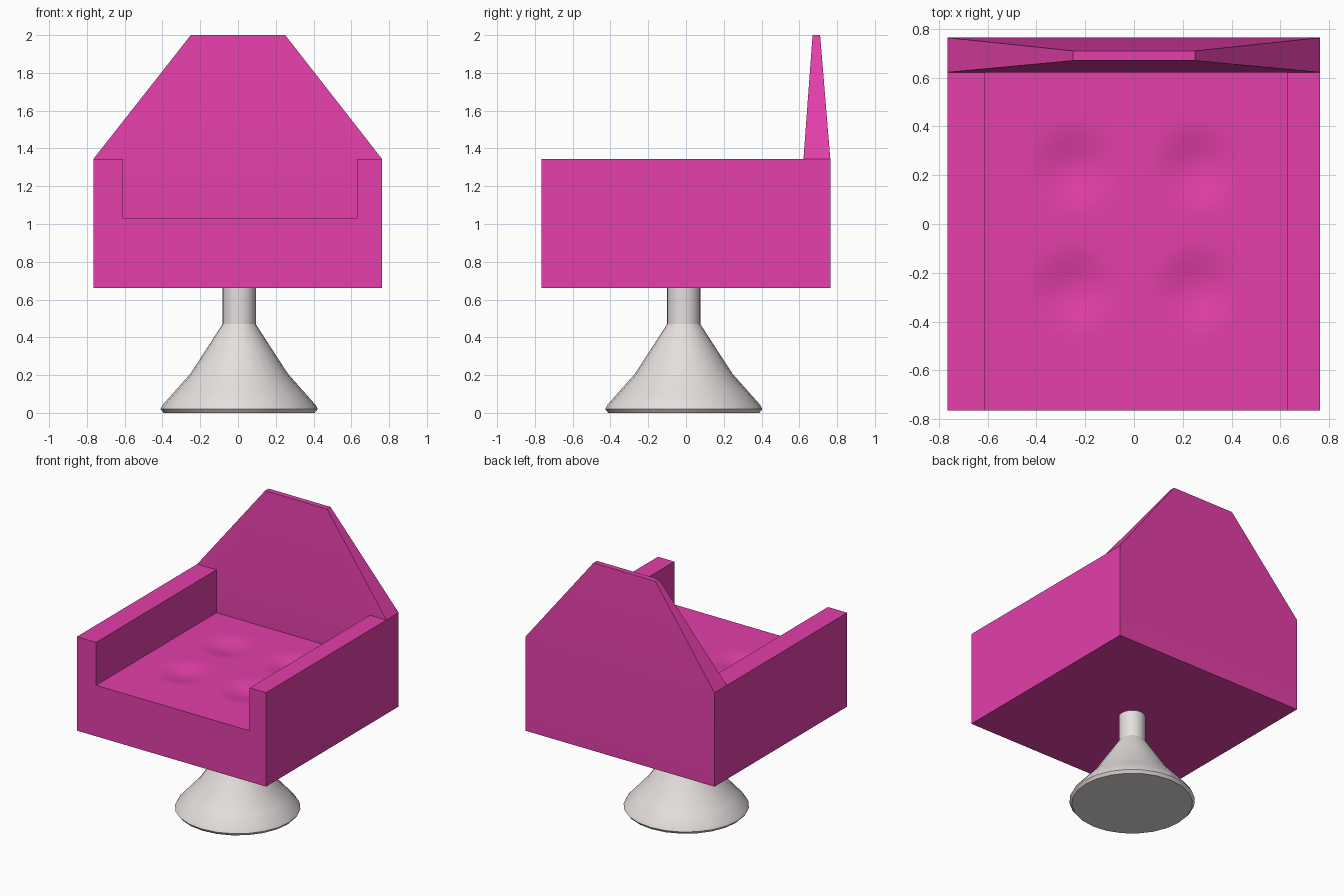
import bpy, bmesh, math

if "Cube" in bpy.data.objects:
    bpy.data.objects.remove(bpy.data.objects["Cube"])


def make_object(name, verts, faces, color):
    mesh = bpy.data.meshes.new(name)
    mesh.from_pydata(verts, [], faces)
    bm = bmesh.new()
    bm.from_mesh(mesh)
    bmesh.ops.recalc_face_normals(bm, faces=bm.faces)
    bm.to_mesh(mesh)
    bm.free()
    obj = bpy.data.objects.new(name, mesh)
    bpy.context.collection.objects.link(obj)
    mesh.materials.append(color)
    bpy.ops.object.select_all(action='DESELECT')
    obj.select_set(True)
    bpy.context.view_layer.objects.active = obj
    bpy.ops.object.shade_smooth_by_angle(angle=math.radians(30))
    return obj


def material(name, rgb):
    mat = bpy.data.materials.new(name)
    mat.diffuse_color = (*rgb, 1)
    mat.use_nodes = True
    mat.node_tree.nodes["Principled BSDF"].inputs["Base Color"].default_value = mat.diffuse_color
    return mat


pink = material("pink_fabric", (0.77, 0.05, 0.40))
pale = material("pale_metal", (0.79, 0.74, 0.73))

# Key dimensions
L, R = -0.765, 0.762            # outer sides
IL, IR = -0.61, 0.63            # inner arm walls
FRONT, BACK_IN, BACK = -0.765, 0.622, 0.764
BOTTOM, SEAT, ARM, TOP = 0.66, 1.032, 1.345, 2.0

# Frame: U-shaped front outline carried back into a tapered backrest
outline = [(L, BOTTOM), (R, BOTTOM), (R, ARM), (IR, ARM),
           (IR, SEAT), (IL, SEAT), (IL, ARM), (L, ARM)]
verts = [(x, FRONT, z) for x, z in outline]                    # 0-7
verts += [(x, BACK_IN, z) for x, z in outline[2:]]             # 8-13
verts += [(x, BACK, z) for x, z in (outline[0], outline[1], outline[2], outline[7])]  # 14-17
verts += [(x, y, TOP) for y in (0.67, 0.71) for x in (-0.25, 0.25)]  # 18-21
faces = [(0, 1, 2, 3, 4, 5, 6, 7),                             # front
         (1, 15, 16, 8, 2), (0, 7, 13, 17, 14),                # outer sides
         (0, 14, 15, 1),                                       # underside
         (2, 8, 9, 3), (7, 6, 12, 13),                         # arm tops
         (3, 9, 10, 4), (6, 5, 11, 12),                        # inner arm walls
         (10, 9, 12, 11), (9, 19, 18, 12),                     # backrest front
         (13, 12, 18), (9, 8, 19),
         (8, 16, 21, 19), (17, 13, 18, 20),                    # backrest slopes
         (14, 17, 16, 15), (17, 20, 21, 16),                   # backrest rear
         (18, 19, 21, 20)]                                     # backrest top
make_object("chair_frame", verts, faces, pink)

# Tufted seat: grid with four shallow dimples
N = 44
dimples = [(x, y) for x in (-0.245, 0.255) for y in (0.23, -0.27)]


def seat_height(x, y):
    z = SEAT
    for cx, cy in dimples:
        d = math.hypot(x - cx, y - cy) / 0.2
        if d < 1:
            z -= 0.028 * (0.5 + 0.5 * math.cos(math.pi * d))
    return z


verts = []
for j in range(N + 1):
    for i in range(N + 1):
        x = IL + (IR - IL) * i / N
        y = FRONT + (BACK_IN - FRONT) * j / N
        verts.append((x, y, seat_height(x, y)))
W = N + 1
faces = [(j * W + i, j * W + i + 1, (j + 1) * W + i + 1, (j + 1) * W + i)
         for j in range(N) for i in range(N)]
seat = make_object("tufted_seat", verts, faces, pink)
if seat.data.polygons[0].normal.z < 0:
    seat.data.flip_normals()

# Pedestal: turned profile (radius, height)
profile = [(0.40, 0.0), (0.416, 0.02), (0.405, 0.042), (0.34, 0.115), (0.26, 0.205),
           (0.175, 0.335), (0.088, 0.47), (0.088, BOTTOM + 0.005)]
S = 24
CX, CY = 0.006, -0.012
verts = [(CX + r * math.cos(2 * math.pi * k / S), CY + r * math.sin(2 * math.pi * k / S), z)
         for r, z in profile for k in range(S)]
faces = [(p * S + k, p * S + (k + 1) % S, (p + 1) * S + (k + 1) % S, (p + 1) * S + k)
         for p in range(len(profile) - 1) for k in range(S)]
faces += [tuple(range(S)), tuple(range((len(profile) - 1) * S, len(profile) * S))]
make_object("pedestal_base", verts, faces, pale)
